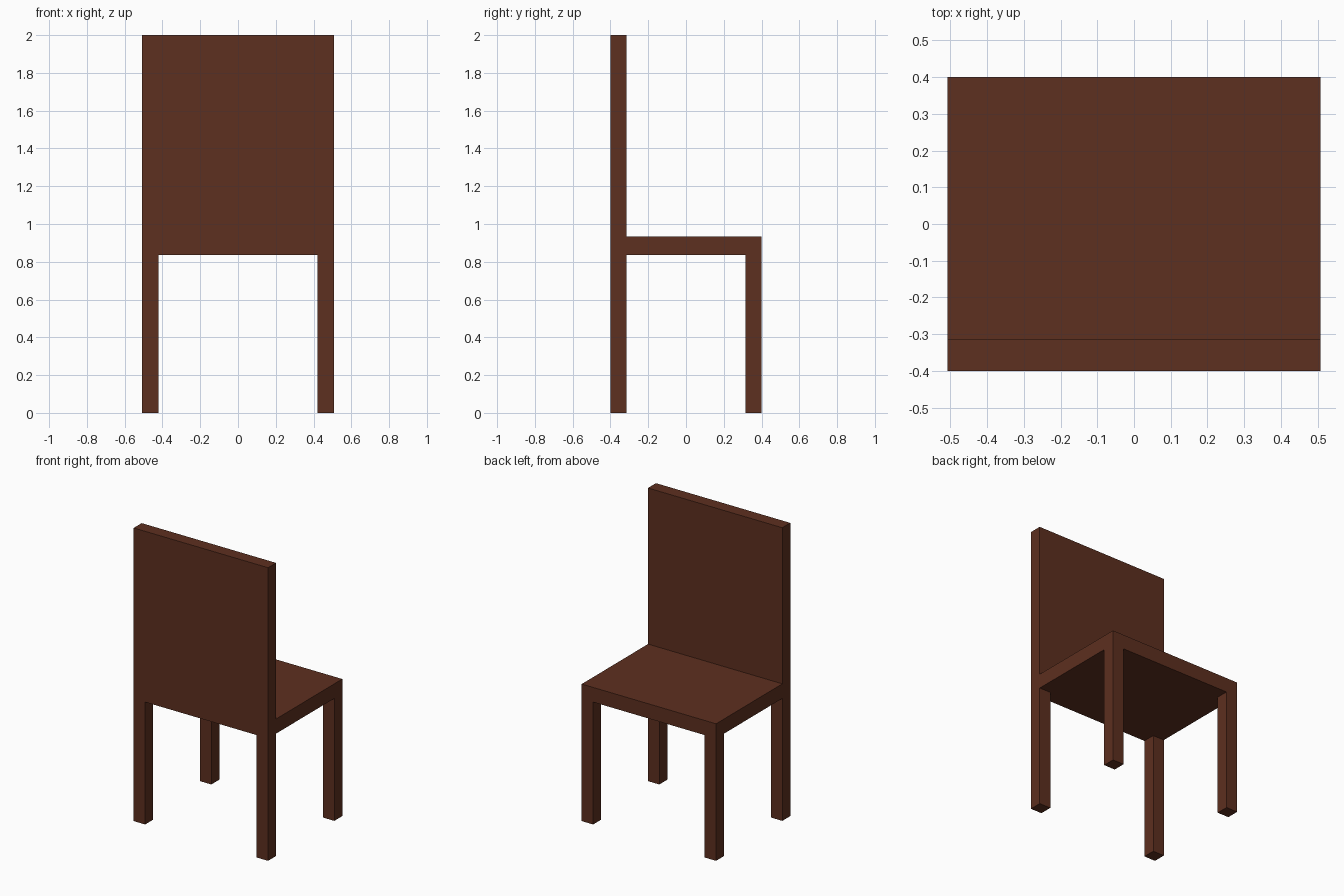
import bpy

if "Cube" in bpy.data.objects:
    bpy.data.objects.remove(bpy.data.objects["Cube"])

HALF_W, HALF_D = 0.507, 0.40     # overall half width and depth
LEG = 0.086                      # leg and backrest thickness
SEAT_BOTTOM, SEAT_TOP, TOP = 0.835, 0.935, 2.0

wood = bpy.data.materials.new("brown_wood")
wood.diffuse_color = (0.11, 0.029, 0.014, 1.0)
wood.use_nodes = True
wood.node_tree.nodes["Principled BSDF"].inputs["Base Color"].default_value = wood.diffuse_color


def box(name, low, high):
    """Axis-aligned box between two corners."""
    centre = [(a + b) / 2 for a, b in zip(low, high)]
    bpy.ops.mesh.primitive_cube_add(size=1, location=centre)
    ob = bpy.context.object
    ob.name = name
    ob.scale = [b - a for a, b in zip(low, high)]
    bpy.ops.object.transform_apply(location=False, rotation=False, scale=True)
    ob.data.materials.append(wood)
    return ob


# Seat, butting against the backrest
box("seat", (-HALF_W, -HALF_D + LEG, SEAT_BOTTOM), (HALF_W, HALF_D, SEAT_TOP))

# Backrest panel, reaching down to the underside of the seat
box("backrest", (-HALF_W, -HALF_D, SEAT_BOTTOM), (HALF_W, -HALF_D + LEG, TOP))

# Four corner legs
for side, x in (("left", -HALF_W), ("right", HALF_W - LEG)):
    for end, y in (("front", -HALF_D), ("back", HALF_D - LEG)):
        box(f"{end}_{side}_leg", (x, y, 0), (x + LEG, y + LEG, SEAT_BOTTOM))
